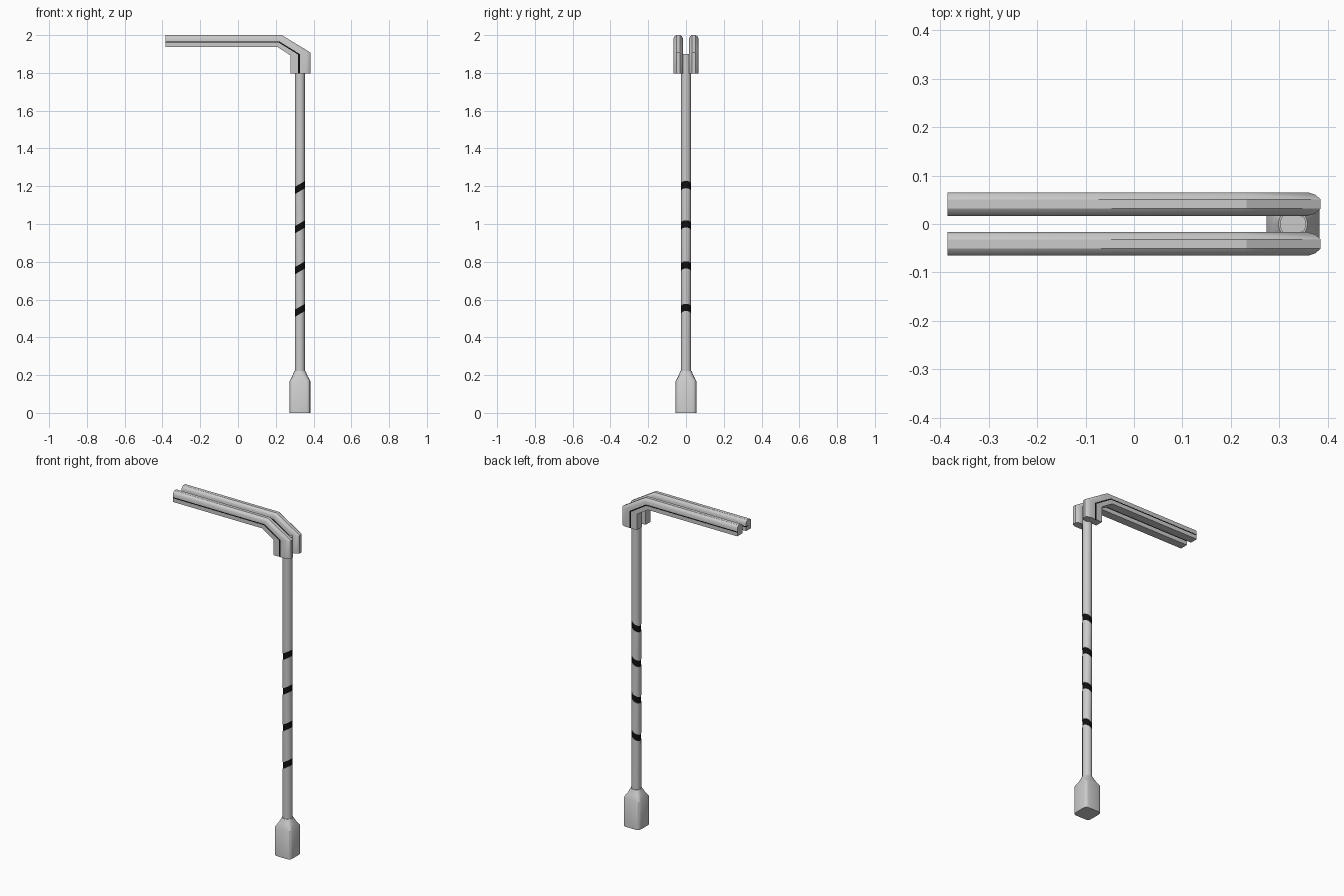
import bpy, bmesh, math

if "Cube" in bpy.data.objects:
    bpy.data.objects.remove(bpy.data.objects["Cube"])

black = bpy.data.materials.new("black")
black.diffuse_color = (0.005, 0.005, 0.005, 1)
black.use_nodes = True
black.node_tree.nodes["Principled BSDF"].inputs["Base Color"].default_value = black.diffuse_color
PX = 0.328  # pole axis


def loft(name, rings, mat=None, angle=35):
    """Skin a list of equal-length point rings and cap both ends."""
    bm = bmesh.new()
    rows = [[bm.verts.new(p) for p in r] for r in rings]
    n = len(rows[0])
    for a, b in zip(rows, rows[1:]):
        for i in range(n):
            j = (i + 1) % n
            bm.faces.new((a[i], a[j], b[j], b[i]))
    bm.faces.new(rows[0])
    bm.faces.new(rows[-1])
    bmesh.ops.recalc_face_normals(bm, faces=bm.faces)
    me = bpy.data.meshes.new(name)
    bm.to_mesh(me)
    bm.free()
    ob = bpy.data.objects.new(name, me)
    bpy.context.collection.objects.link(ob)
    if mat:
        me.materials.append(mat)
    bpy.ops.object.select_all(action='DESELECT')
    ob.select_set(True)
    bpy.context.view_layer.objects.active = ob
    bpy.ops.object.shade_smooth_by_angle(angle=math.radians(angle))
    return ob


def ring(r, z, slope=0.0, power=1.0, n=24):
    """Round (power 1) or rounded-square (power < 1) ring, optionally slanted."""
    pts = []
    for i in range(n):
        a = 2 * math.pi * i / n
        c, s = math.cos(a), math.sin(a)
        x = r * math.copysign(abs(c) ** power, c)
        y = r * math.copysign(abs(s) ** power, s)
        pts.append((PX + x, y, z + slope * x))
    return pts


# base: rounded square block narrowing to the pole
loft("base", [ring(0.055, 0, power=0.35), ring(0.055, 0.168, power=0.35),
              ring(0.040, 0.196, power=0.6), ring(0.030, 0.222)])

# pole segments separated by slanted black bands
bands = [0.543, 0.768, 0.985, 1.193]
SL, HALF = 0.58, 0.019
cuts = [(0.20, 0)]
for z in bands:
    cuts += [(z - HALF, SL), (z + HALF, SL)]
cuts.append((1.90, 0))
for k in range(0, len(cuts), 2):
    (z0, s0), (z1, s1) = cuts[k], cuts[k + 1]
    loft("pole_segment_%d" % (k // 2 + 1), [ring(0.027, z0, s0, n=16), ring(0.027, z1, s1, n=16)])
for k, z in enumerate(bands):
    loft("pole_band_%d" % (k + 1),
         [ring(0.0255, z - HALF, SL, n=16), ring(0.0255, z + HALF, SL, n=16)], black)

# bent lamp arms: section swept between inner and outer path
outer = [(-0.385, 2.0), (0.232, 2.0), (0.385, 1.907), (0.385, 1.798)]
inner = [(-0.385, 1.938), (0.207, 1.938), (0.279, 1.892), (0.279, 1.798)]
W = 0.0243
half = [(0, W), (0.36, W), (0.36, W - 0.004), (0.46, W - 0.004), (0.46, W),
        (0.75, W), (0.90, W * 0.8), (1, W * 0.4)]
section = half + [(f, -y) for f, y in reversed(half)]
T = W - 0.001
strip = [(0.36, T), (0.46, T), (0.46, -T), (0.36, -T)]


def sweep(name, prof, cy, mat=None):
    rings = [[(i[0] + (o[0] - i[0]) * f, cy + y, i[1] + (o[1] - i[1]) * f)
              for f, y in prof] for i, o in zip(inner, outer)]
    return loft(name, rings, mat, 30)


for label, cy in (("front", -0.0412), ("back", 0.0412)):
    sweep(label + "_arm", section, cy)
    sweep(label + "_arm_strip", strip, cy, black)
